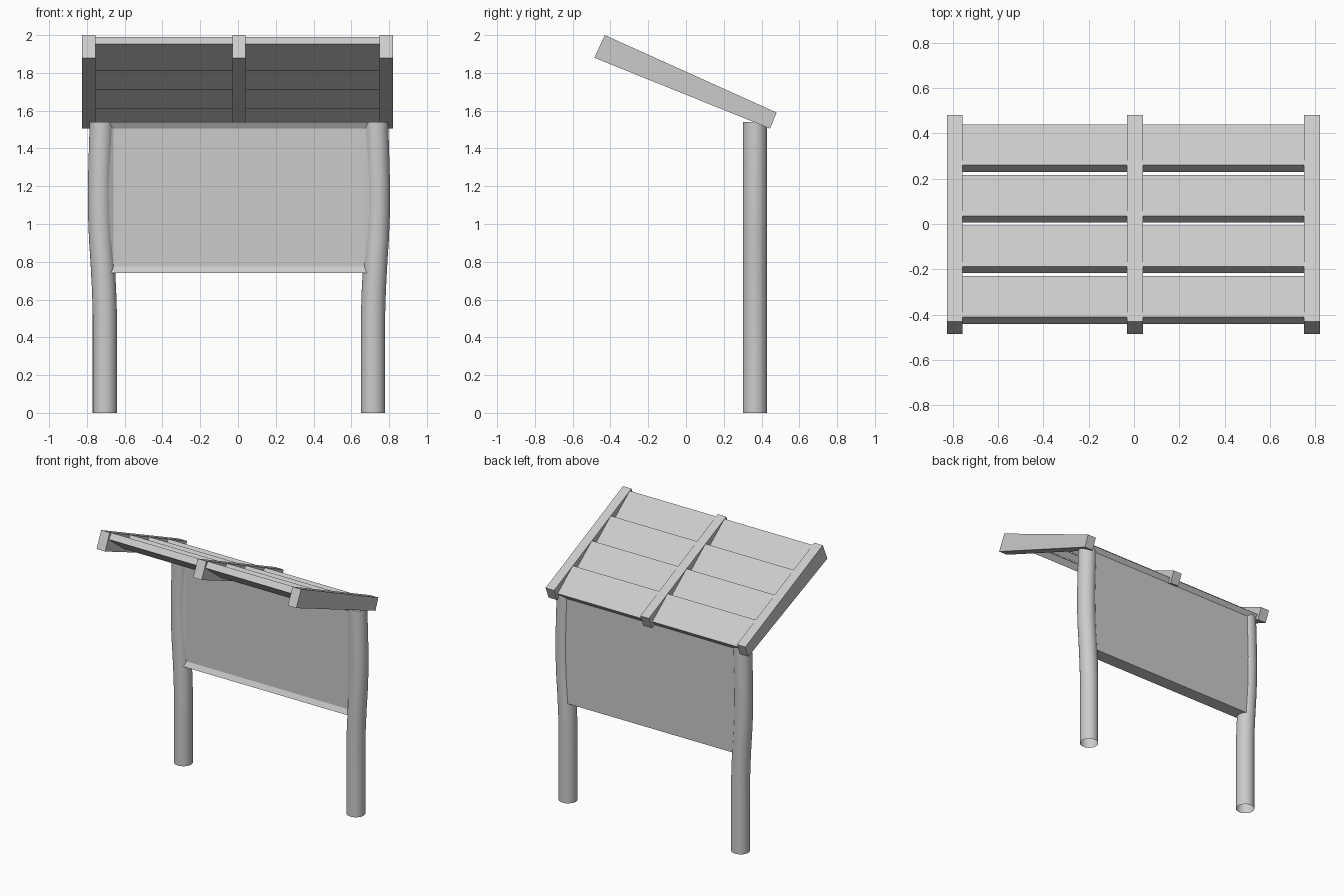
import bpy, bmesh, math

if "Cube" in bpy.data.objects:
    bpy.data.objects.remove(bpy.data.objects["Cube"])

MID = 0.005  # symmetry plane of posts and panel


def make_object(name, bm, smooth=False):
    bmesh.ops.recalc_face_normals(bm, faces=bm.faces)
    mesh = bpy.data.meshes.new(name)
    bm.to_mesh(mesh)
    bm.free()
    ob = bpy.data.objects.new(name, mesh)
    bpy.context.collection.objects.link(ob)
    if smooth:
        bpy.ops.object.select_all(action='DESELECT')
        ob.select_set(True)
        bpy.context.view_layer.objects.active = ob
        bpy.ops.object.shade_smooth_by_angle(angle=math.radians(35))
    return ob


def extrude_profile(name, profile, x0, x1):
    """Solid from a (y, z) profile running from x0 to x1."""
    bm = bmesh.new()
    a = [bm.verts.new((x0, y, z)) for y, z in profile]
    b = [bm.verts.new((x1, y, z)) for y, z in profile]
    bm.faces.new(a)
    bm.faces.new(b[::-1])
    n = len(profile)
    for i in range(n):
        j = (i + 1) % n
        bm.faces.new((a[i], a[j], b[j], b[i]))
    return make_object(name, bm)


# Naturally bowed round posts, open underneath
POST_PATH = [(0, 0.71), (0.3, 0.71), (0.52, 0.71), (0.65, 0.714), (0.8, 0.722),
             (0.92, 0.730), (1.05, 0.735), (1.2, 0.736), (1.35, 0.732), (1.54, 0.726)]


def post(name, side, radius=0.064, cy=0.365, sides=32):
    bm = bmesh.new()
    rings = []
    for z, offset in POST_PATH:
        ring = []
        for k in range(sides):
            t = 2 * math.pi * k / sides
            ring.append(bm.verts.new((MID + side * offset + radius * math.cos(t),
                                      cy + radius * math.sin(t), z)))
        rings.append(ring)
    for lo, hi in zip(rings, rings[1:]):
        for k in range(sides):
            j = (k + 1) % sides
            bm.faces.new((lo[k], lo[j], hi[j], hi[k]))
    bm.faces.new(rings[-1])
    make_object(name, bm, smooth=True)


post("left_post", -1)
post("right_post", 1)

# Notice panel with a recessed front face
bm = bmesh.new()
bmesh.ops.create_cube(bm, size=1)
for v in bm.verts:
    v.co.x = MID + v.co.x * 1.40
    v.co.y = 0.365 + v.co.y * 0.10
    v.co.z = 1.14 + v.co.z * 0.80
bm.normal_update()
front = min(bm.faces, key=lambda f: f.calc_center_median().y)
bmesh.ops.inset_individual(bm, faces=[front], thickness=0.05)
for v in front.verts:
    v.co.y += 0.02
make_object("notice_panel", bm)

# Tapered roof beams
BEAM = [(-0.43, 2.0), (-0.485, 1.88), (0.445, 1.505), (0.48, 1.59)]
for name, x0, x1 in (("left_roof_beam", -0.825, -0.755),
                     ("middle_roof_beam", -0.03, 0.04),
                     ("right_roof_beam", 0.75, 0.82)):
    extrude_profile(name, BEAM, x0, x1)

# Louvred roof boards, tilted more steeply than the beams
for i in range(4):
    y, z = -0.41 + 0.223 * i, 1.991 - 0.1005 * i
    board = [(y, z), (y - 0.03, z - 0.039),
             (y + 0.15, z - 0.178), (y + 0.18, z - 0.139)]
    for side, x0, x1 in (("left", -0.757, -0.028), ("right", 0.038, 0.752)):
        extrude_profile(f"{side}_roof_board_{i + 1}", board, x0, x1)
